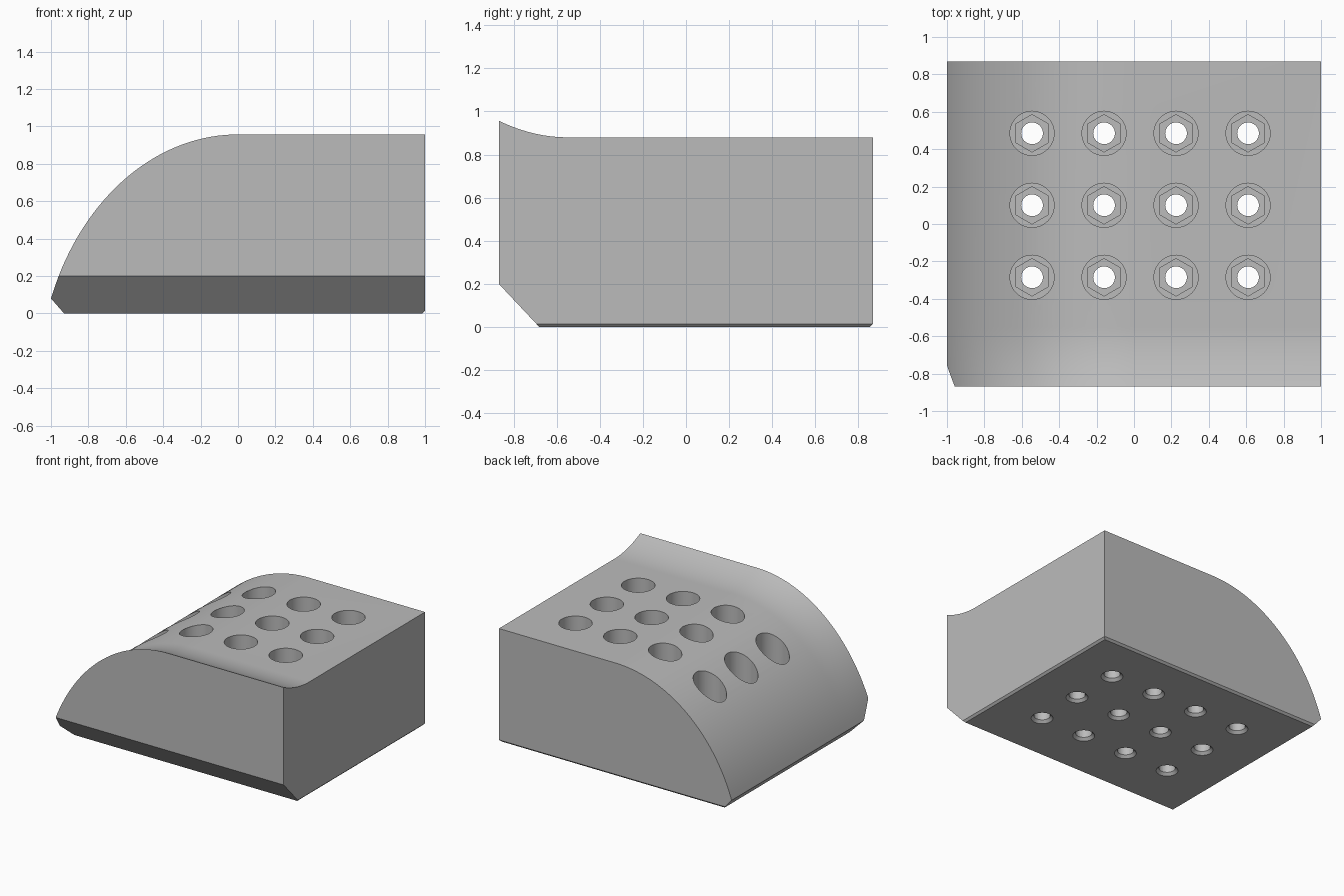
import bpy, bmesh, math
from mathutils import Vector, Matrix

cube = bpy.data.objects.get("Cube")
if cube:
    bpy.data.objects.remove(cube, do_unlink=True)

grey = bpy.data.materials.new("plain grey")
grey.use_nodes = True
colour = (0.5, 0.5, 0.5, 1)
grey.diffuse_color = colour
grey.node_tree.nodes["Principled BSDF"].inputs["Base Color"].default_value = colour

HALF_Y, TOP, SEGS = 0.868, 0.88, 36
RADIUS_X = 1.07                      # half width of the elliptical shoulder
END = math.asin(1 / RADIUS_X)


def make_object(name, bm):
    bmesh.ops.recalc_face_normals(bm, faces=bm.faces)
    mesh = bpy.data.meshes.new(name)
    bm.to_mesh(mesh)
    bm.free()
    obj = bpy.data.objects.new(name, mesh)
    bpy.context.collection.objects.link(obj)
    return obj


def section(bm, y):
    """Cross-section of the block, with the top rising to a lip at the front."""
    rise = max(0, -0.55 - y)
    top = TOP + 0.76 * rise ** 2
    drop = (top - 0.08) / (1 - math.cos(END))
    points = [(1, 0), (1, top)]
    for i in range(SEGS + 1):
        t = END * i / SEGS
        points.append((-RADIUS_X * math.sin(t), top - drop * (1 - math.cos(t))))
    points.append((-0.93, 0))
    return [bm.verts.new((x, y, z)) for x, z in points]


# Block: sections joined from front to back
bm = bmesh.new()
stations = [-HALF_Y + (HALF_Y - 0.55) * i / 14 for i in range(15)] + [HALF_Y]
rings = [section(bm, y) for y in stations]
for a, b in zip(rings, rings[1:]):
    for i in range(len(a)):
        j = (i + 1) % len(a)
        bm.faces.new((a[i], a[j], b[j], b[i]))
bm.faces.new(rings[0])
bm.faces.new(rings[-1])
bmesh.ops.recalc_face_normals(bm, faces=bm.faces)

# Bevels: large on the front bottom edge, tiny on the back and side
for point, normal in (((0, -0.68, 0), (0, -0.2, -0.188)),
                      ((0, HALF_Y - 0.015, 0), (0, 1, -1)),
                      ((0.985, 0, 0), (1, 0, -1))):
    geom = bm.verts[:] + bm.edges[:] + bm.faces[:]
    cut = bmesh.ops.bisect_plane(bm, geom=geom, dist=1e-5, plane_co=Vector(point),
                                 plane_no=Vector(normal).normalized(), clear_outer=True)
    rim = [e for e in cut["geom_cut"] if isinstance(e, bmesh.types.BMEdge)]
    bmesh.ops.holes_fill(bm, edges=rim, sides=0)
block = make_object("block", bm)
block.data.materials.append(grey)


def drill(name, sides, low, high, r_low, r_high, turn=0):
    """Cut one step of every hole in the grid."""
    bm = bmesh.new()
    for x in (-0.545, -0.16, 0.225, 0.61):
        for y in (-0.285, 0.1, 0.485):
            place = Matrix.Translation((x, y, (low + high) / 2)) @ Matrix.Rotation(turn, 4, "Z")
            bmesh.ops.create_cone(bm, cap_ends=True, segments=sides, radius1=r_low,
                                  radius2=r_high, depth=high - low, matrix=place)
    cutter = make_object(name, bm)
    cutter.hide_render = True
    mod = block.modifiers.new(name, "BOOLEAN")
    mod.operation, mod.solver, mod.object = "DIFFERENCE", "EXACT", cutter
    bpy.ops.object.modifier_apply(modifier=mod.name)
    bpy.data.objects.remove(cutter, do_unlink=True)


bpy.ops.object.select_all(action="DESELECT")
block.select_set(True)
bpy.context.view_layer.objects.active = block

# Stepped holes: round bore, hexagonal pocket, through hole, bottom countersink
drill("bore_cutter", 48, 0.25, 1.2, 0.118, 0.118)
# Cone vertices start on the y axis, so hexagon corners point front and back
drill("hexagon_cutter", 6, 0.12, 0.3, 0.1, 0.1)
drill("through_cutter", 32, -0.1, 0.2, 0.058, 0.058)
drill("countersink_cutter", 32, -0.02, 0.04, 0.098, 0.038)

bpy.ops.object.shade_smooth_by_angle(angle=math.radians(30))
